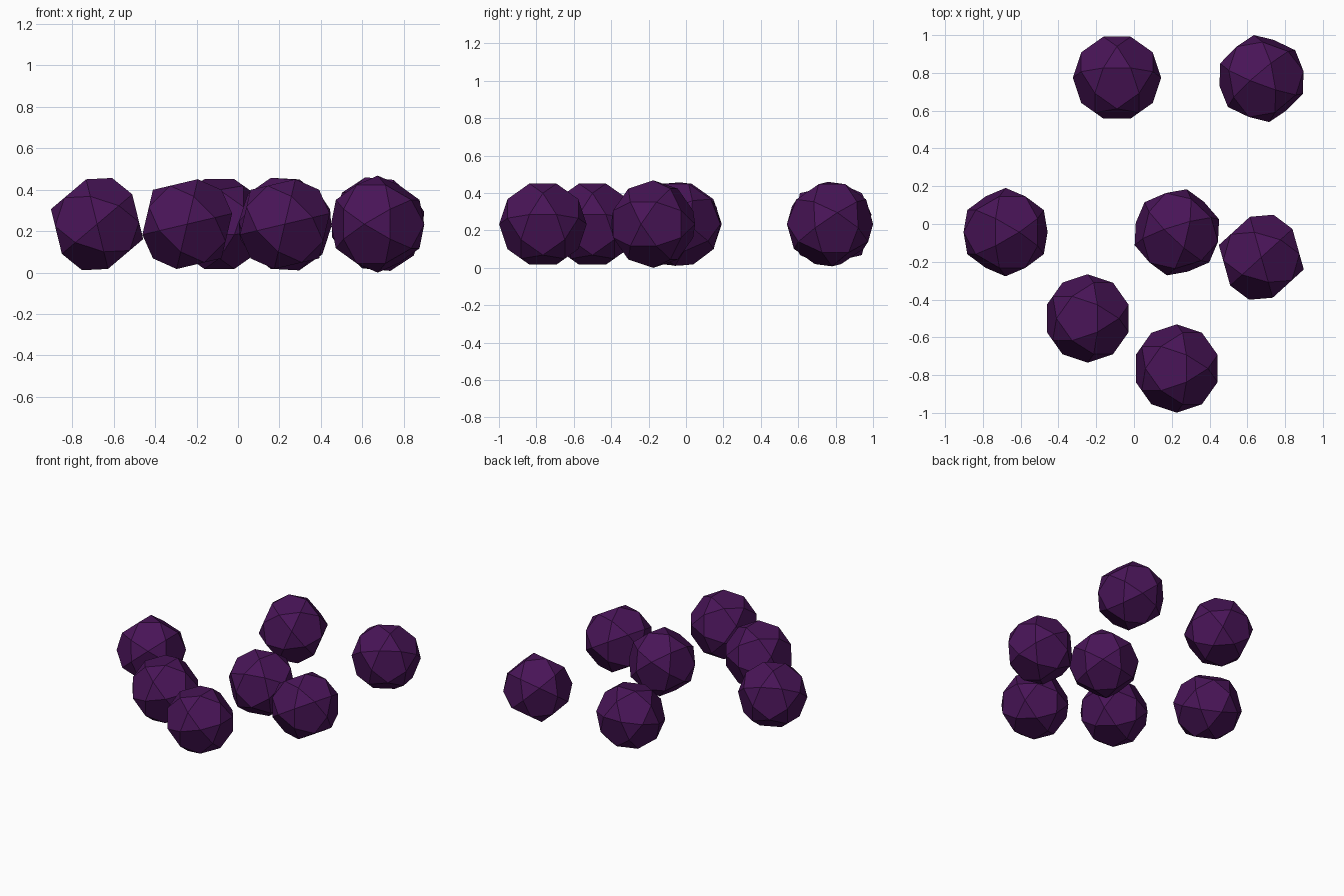
import bpy, bmesh
from math import radians, sqrt, cos, sin
from mathutils import Vector, Matrix

if "Cube" in bpy.data.objects:
    bpy.data.objects.remove(bpy.data.objects["Cube"])

PHI = (1 + sqrt(5)) / 2
R = 0.234

mat = bpy.data.materials.new("dark_purple")
mat.diffuse_color = (0.065, 0.007, 0.095, 1)
mat.use_nodes = True
mat.node_tree.nodes["Principled BSDF"].inputs["Base Color"].default_value = mat.diffuse_color


def corner_points():
    """Corners of a solid with 12 pentagons and 20 triangles, radius R."""
    base = []
    for s in (1, -1):
        base.append((s * PHI, 0, 0))
        for t in (1, -1):
            for u in (1, -1):
                base.append((s * 0.5, t * PHI / 2, u * PHI ** 2 / 2))
    pts = []
    for x, y, z in base:
        pts += [(x, y, z), (z, x, y), (y, z, x)]
    return [Vector(p) * R / PHI for p in pts]


def ball(name, x, y, axis, side):
    """axis: direction of a corner; side: direction where two pentagons meet."""
    a = Vector(axis).normalized()
    b = Vector(side)
    b = (b - a * b.dot(a)).normalized()
    rot = Matrix((a, b, a.cross(b))).transposed()
    bm = bmesh.new()
    for p in corner_points():
        bm.verts.new(rot @ p)
    bmesh.ops.convex_hull(bm, input=bm.verts)
    # merge coplanar triangles into pentagons
    bmesh.ops.dissolve_limit(bm, angle_limit=radians(3), verts=bm.verts, edges=bm.edges)
    bmesh.ops.recalc_face_normals(bm, faces=bm.faces)
    me = bpy.data.meshes.new(name)
    bm.to_mesh(me)
    bm.free()
    me.materials.append(mat)
    ob = bpy.data.objects.new(name, me)
    ob.location = (x, y, R)
    bpy.context.collection.objects.link(ob)


def flat(deg):
    return (cos(radians(deg)), sin(radians(deg)), 0)


def upright(deg):
    return (cos(radians(deg)), 0, sin(radians(deg)))


# rolling balls scattered on the ground
ball("ball_back_middle", -0.09, 0.775, (1, 0, 0), (0, -1, 1))
ball("ball_back_right", 0.675, 0.77, flat(100), upright(15))
ball("ball_left", -0.68, -0.043, (0, 1, 0), upright(162))
ball("ball_centre", 0.227, -0.044, flat(77), upright(17))
ball("ball_right", 0.674, -0.176, (0, 0, 1), flat(164))
ball("ball_front_left", -0.245, -0.5, (0, 1, 0), upright(135))
ball("ball_front_right", 0.226, -0.765, (0, 1, 0), upright(135))
